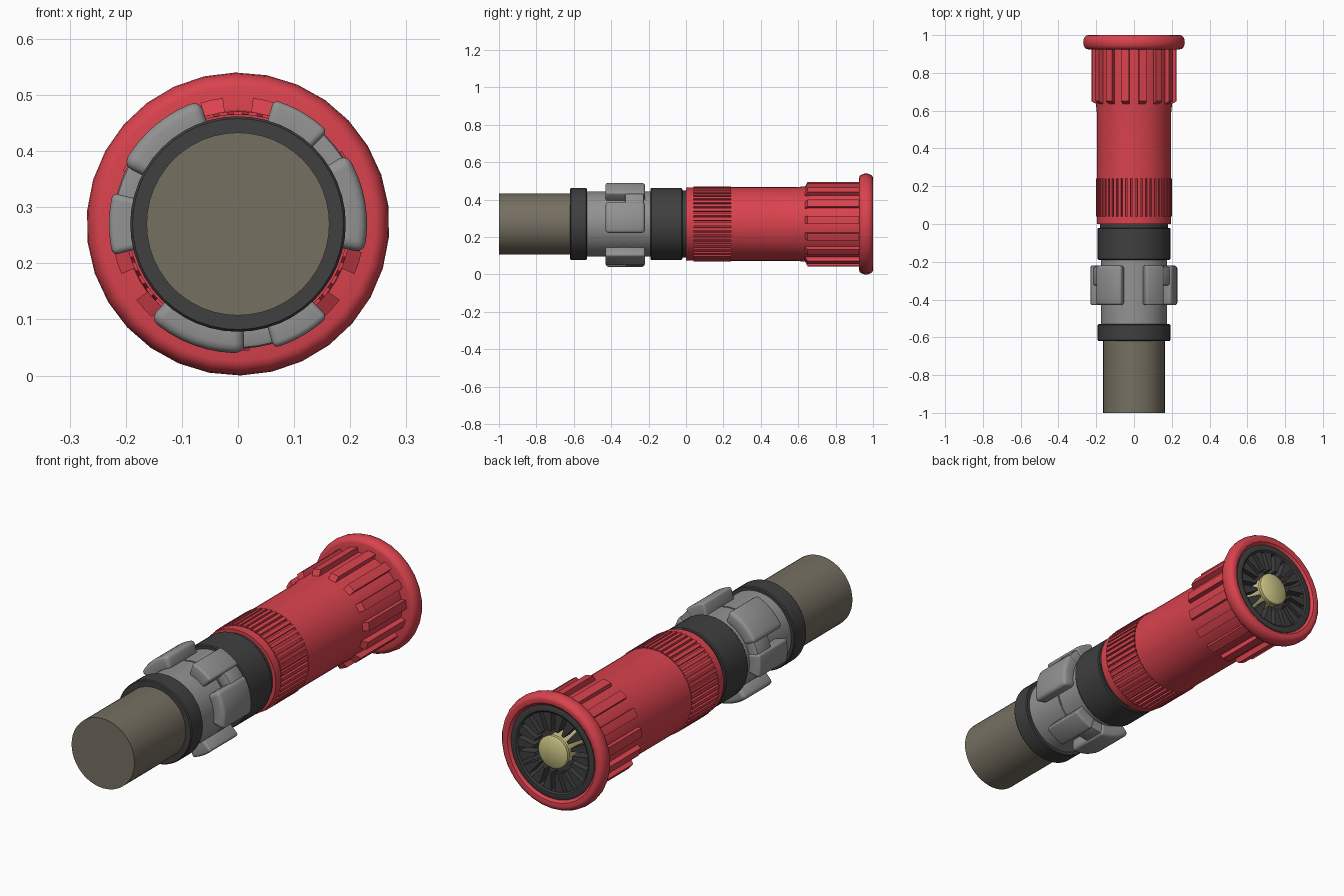
import bpy, bmesh, math

if "Cube" in bpy.data.objects:
    bpy.data.objects.remove(bpy.data.objects["Cube"])

CZ = 0.27  # height of the nozzle axis


def mat(name, c):
    m = bpy.data.materials.new(name)
    m.diffuse_color = (*c, 1)
    m.use_nodes = True
    m.node_tree.nodes["Principled BSDF"].inputs["Base Color"].default_value = m.diffuse_color
    return m


RED = mat("red plastic", (0.70, 0.055, 0.075))
GREY = mat("grey metal", (0.29, 0.29, 0.29))
DARK = mat("dark rubber", (0.05, 0.05, 0.05))
HOSE = mat("olive hose", (0.18, 0.16, 0.12))
YELLOW = mat("pale yellow", (0.62, 0.56, 0.24))


def finish(name, bm, m, bevel=0, segs=3):
    bmesh.ops.recalc_face_normals(bm, faces=bm.faces)
    me = bpy.data.meshes.new(name)
    bm.to_mesh(me)
    bm.free()
    me.materials.append(m)
    ob = bpy.data.objects.new(name, me)
    bpy.context.collection.objects.link(ob)
    bpy.ops.object.select_all(action='DESELECT')
    bpy.context.view_layer.objects.active = ob
    ob.select_set(True)
    if bevel:
        b = ob.modifiers.new("round", 'BEVEL')
        b.width, b.segments = bevel, segs
        b.limit_method, b.angle_limit = 'ANGLE', math.radians(40)
        bpy.ops.object.modifier_apply(modifier="round")
    bpy.ops.object.shade_smooth_by_angle(angle=math.radians(35))
    return ob


def pt(r, deg, y):
    a = math.radians(deg)
    return (r * math.cos(a), y, CZ + r * math.sin(a))


def lathe(name, prof, m, n=48, start=0):
    """Revolve (y, r) points round the nozzle axis; r = 0 closes an end."""
    bm = bmesh.new()
    rings = []
    for y, r in prof:
        k = 1 if r == 0 else n
        rings.append([bm.verts.new(pt(r, start + 360 * i / n, y)) for i in range(k)])
    for p, q in zip(rings, rings[1:]):
        for i in range(n):
            j = (i + 1) % n
            vs = [p[i % len(p)], p[j % len(p)], q[j % len(q)], q[i % len(q)]]
            bm.faces.new(list(dict.fromkeys(vs)))
    return finish(name, bm, m)


def sector(bm, a0, a1, r0, r1, y0, y1, n=1, tip=0):
    """Curved block; tip lowers and pushes in the outer edge at y0."""
    rows = []
    for i in range(n + 1):
        a = a0 + (a1 - a0) * i / n
        rows.append([bm.verts.new(pt(*p)) for p in
                     ((r0, a, y0), (r1, a, y0 + tip), (r1, a, y1), (r0, a, y1))])
    for p, q in zip(rows, rows[1:]):
        for k in range(4):
            bm.faces.new((p[k], p[(k + 1) % 4], q[(k + 1) % 4], q[k]))
    bm.faces.new(rows[0])
    bm.faces.new(rows[-1][::-1])


# hose and its dark clamp ring
lathe("hose", [(-1, 0), (-1, .163), (-.55, .163), (-.55, 0)], HOSE)
lathe("clamp_ring", [(-.62, .15), (-.62, .188), (-.615, .192), (-.535, .192),
                     (-.53, .188), (-.53, .15)], DARK)

# grey coupling with a seam between its halves
lathe("coupling_body", [(-.55, .15), (-.55, .175), (-.335, .175), (-.335, .170),
                        (-.328, .170), (-.328, .175), (-.18, .175), (-.18, .15)], GREY)

# three interlocking pairs of coupling lugs
for i in range(3):
    t = 120 * i
    for part, a0, a1 in (("hook", -13, 33), ("stop", 46, 74)):
        bm = bmesh.new()
        sector(bm, a0 + t, a1 + t, .165, .23, -.43, -.22, 8)
        finish(f"coupling_{part}_lug_{i + 1}", bm, GREY, .025)
    bm = bmesh.new()
    sector(bm, 22 + t, 56 + t, .165, .222, -.325, -.225, 6)
    finish(f"lug_bridge_{i + 1}", bm, GREY, .008, 2)

# dark collar
lathe("swivel_collar", [(-.19, .15), (-.19, .188), (-.185, .192), (-.025, .192),
                        (-.02, .188), (-.02, .18), (.01, .18)], DARK)

# red barrel
lathe("barrel", [(0, .15), (0, .196), (.04, .196), (.04, .188), (.24, .188),
                 (.24, .197), (.59, .197), (.63, .201), (.95, .203)], RED)

# fine grip ridges at the rear of the barrel
bm = bmesh.new()
for i in range(48):
    sector(bm, i * 7.5 - 2.3, i * 7.5 + 2.3, .18, .201, .04, .24)
finish("grip_ridges", bm, RED)

# long grip fins at the front
bm = bmesh.new()
for i in range(15):
    c = 78 + 24 * i
    sector(bm, c - 5.2, c + 5.2, .19, .226, .63, .945, 2, .02)
finish("grip_fins", bm, RED)

# rounded front bumper
rim = [(.925, .19), (.925, .245)]
for k in range(1, 8):
    a = math.pi * k / 8
    rim.append((.9625 - .0375 * math.cos(a), .245 + .025 * math.sin(a)))
rim += [(1, .245), (.997, .228), (.985, .216), (.95, .214)]
lathe("bumper", rim, RED, 30, 7)

# dark recessed outlet
lathe("outlet_cup", [(.96, .216), (.988, .216), (.99, .212), (.99, .19), (.985, .183),
                     (.86, .175), (.86, 0)], DARK)

# inward pointing spray teeth
bm = bmesh.new()
for i in range(18):
    c = 20 * i
    rows = []
    for y in (.935, .985):
        rows.append([bm.verts.new(pt(r, c + d, y)) for r, d in
                     ((.186, -7), (.186, 7), (.098, 4), (.098, -4))])
    p, q = rows
    for k in range(4):
        bm.faces.new((p[k], p[(k + 1) % 4], q[(k + 1) % 4], q[k]))
    bm.faces.new(p)
    bm.faces.new(q[::-1])
finish("spray_teeth", bm, DARK)

# yellow centre plug
lathe("centre_plug", [(.85, .07), (.965, .07), (.97, .076), (.985, .076),
                      (.992, .066), (.995, 0)], YELLOW, 24)
